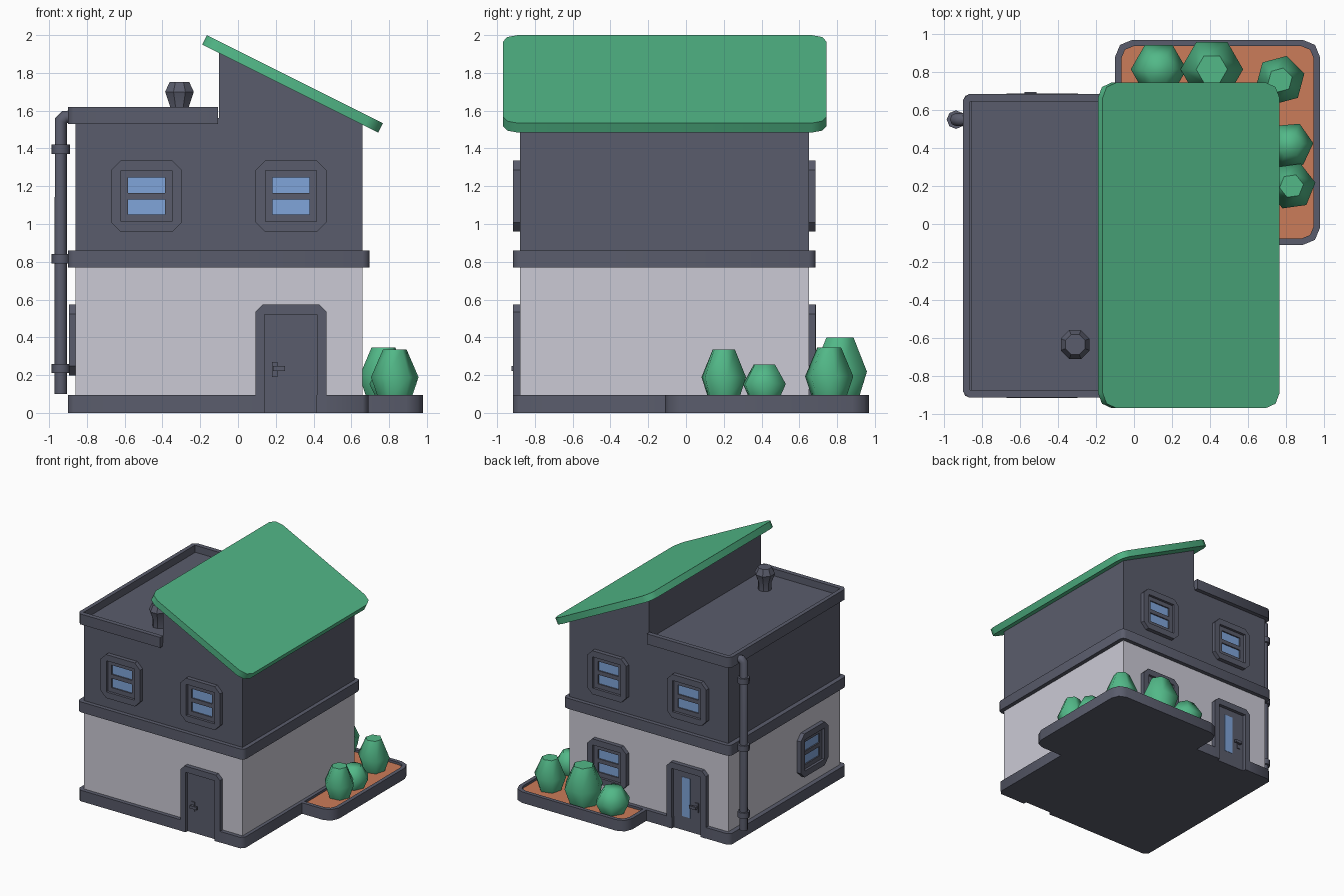
import bpy, bmesh, math
from mathutils import Matrix, Vector

if "Cube" in bpy.data.objects:
    bpy.data.objects.remove(bpy.data.objects["Cube"])


def material(name, rgb):
    m = bpy.data.materials.new(name)
    m.diffuse_color = (*rgb, 1)
    m.use_nodes = True
    m.node_tree.nodes["Principled BSDF"].inputs["Base Color"].default_value = m.diffuse_color
    return m


SLATE = material("slate grey", (0.102, 0.108, 0.15))
PALE = material("pale grey", (0.597, 0.591, 0.665))
GREEN = material("leaf green", (0.084, 0.48, 0.245))
SOIL = material("terracotta soil", (0.60, 0.20, 0.10))
GLASS = material("blue glass", (0.216, 0.376, 0.70))


def finish(name, bm, mat, angle, matrix=Matrix()):
    bmesh.ops.remove_doubles(bm, verts=bm.verts, dist=1e-5)
    bmesh.ops.recalc_face_normals(bm, faces=bm.faces)
    for f in bm.faces:
        f.smooth = True
    me = bpy.data.meshes.new(name)
    bm.to_mesh(me)
    bm.free()
    me.transform(matrix)
    me.set_sharp_from_angle(angle=math.radians(angle))
    me.materials.append(mat)
    ob = bpy.data.objects.new(name, me)
    bpy.context.collection.objects.link(ob)
    return ob


def plate(name, loops, lo, hi, mat, matrix=Matrix(), angle=30):
    """Flat outline (first loop) with holes (other loops), extruded lo..hi."""
    cu = bpy.data.curves.new(name, 'CURVE')
    cu.dimensions, cu.fill_mode, cu.extrude = '2D', 'BOTH', (hi - lo) / 2
    for loop in loops:
        sp = cu.splines.new('POLY')
        sp.points.add(len(loop) - 1)
        for p, (x, y) in zip(sp.points, loop):
            p.co = (x, y, 0, 1)
        sp.use_cyclic_u = True
    tmp = bpy.data.objects.new("tmp", cu)
    bpy.context.collection.objects.link(tmp)
    me = bpy.data.meshes.new_from_object(tmp.evaluated_get(bpy.context.evaluated_depsgraph_get()))
    bm = bmesh.new()
    bm.from_mesh(me)
    bpy.data.objects.remove(tmp)
    bpy.data.curves.remove(cu)
    bpy.data.meshes.remove(me)
    return finish(name, bm, mat, angle, matrix @ Matrix.Translation((0, 0, (lo + hi) / 2)))


def rect(x0, x1, y0, y1, r=0.0, seg=2):
    """Rectangle outline with corners cut in seg steps."""
    if r == 0:
        return [(x0, y0), (x1, y0), (x1, y1), (x0, y1)]
    pts = []
    for cx, cy, a in ((x0 + r, y0 + r, 180), (x1 - r, y0 + r, 270),
                      (x1 - r, y1 - r, 0), (x0 + r, y1 - r, 90)):
        for i in range(seg + 1):
            t = math.radians(a + 90 * i / seg)
            pts.append((cx + r * math.cos(t), cy + r * math.sin(t)))
    return pts


def lathe(name, profile, sides, loc, mat, angle=50, turn=0):
    """Rings of (radius, height) joined up, closed at both ends."""
    bm = bmesh.new()
    rings = []
    for r, z in profile:
        rings.append([bm.verts.new((r * math.cos(t), r * math.sin(t), z)) for t in
                      (turn + 2 * math.pi * i / sides for i in range(sides))])
    for a, b in zip(rings, rings[1:]):
        for i in range(sides):
            j = (i + 1) % sides
            bm.faces.new((a[i], a[j], b[j], b[i]))
    bm.faces.new(rings[0])
    bm.faces.new(rings[-1])
    return finish(name, bm, mat, angle, Matrix.Translation(loc))


def frame(u, v, n, origin):
    m = Matrix((u, v, n)).transposed().to_4x4()
    m.translation = Vector(origin)
    return m


def front(x, z):
    return frame((1, 0, 0), (0, 0, 1), (0, -1, 0), (x, -0.88, z))


def back(x, z):
    return frame((-1, 0, 0), (0, 0, 1), (0, 1, 0), (x, 0.65, z))


def left(y, z):
    return frame((0, -1, 0), (0, 0, 1), (-1, 0, 0), (-0.86, y, z))


# Plinth, notched at the front and back doors
c = 0.03
plate("plinth", [[(-0.90, -0.915 + c), (-0.90 + c, -0.915), (0.14, -0.915), (0.14, -0.88),
                  (0.415, -0.88), (0.415, -0.915), (0.69 - c, -0.915), (0.69, -0.915 + c),
                  (0.69, 0.685 - c), (0.69 - c, 0.685), (-0.345, 0.685), (-0.345, 0.65),
                  (-0.62, 0.65), (-0.62, 0.685), (-0.90 + c, 0.685), (-0.90, 0.685 - c)]],
      0, 0.095, SLATE, angle=46)

# Storeys and the band between them
plate("ground_floor", [rect(-0.86, 0.66, -0.88, 0.65)], 0.08, 0.78, PALE)
plate("floor_band", [rect(-0.90, 0.695, -0.915, 0.685, 0.035)], 0.77, 0.86, SLATE, angle=46)
plate("upper_floor", [[(-0.86, 0.85), (0.66, 0.85), (0.66, 1.53), (-0.10, 1.91),
                       (-0.10, 1.56), (-0.86, 1.56)]], -1.53, 0, SLATE, front(0, 0))

# Parapet around three sides of the flat roof
plate("parapet", [[(-0.105, -0.915), (-0.105, -0.875), (-0.865, -0.875), (-0.865, 0.645),
                   (-0.105, 0.645), (-0.105, 0.685), (-0.90 + c, 0.685), (-0.90, 0.685 - c),
                   (-0.90, -0.915 + c), (-0.90 + c, -0.915)]], 1.53, 1.62, SLATE, angle=46)

# Sloping roof slab
s = math.hypot(2, 1)
plate("sloping_roof", [rect(0, 1.042, -0.97, 0.745, 0.08)], 0, 0.056, GREEN,
      frame((2 / s, 0, -1 / s), (0, 1, 0), (1 / s, 0, 2 / s), (-0.19, 0, 1.95)), angle=46)

# Chimney pot
lathe("chimney", [(0.055, 1.55), (0.055, 1.625), (0.082, 1.70), (0.056, 1.752)], 8,
      (-0.31, -0.635, 0), SLATE, 20, math.pi / 8)


# Windows: chamfered surround, inner sash with two openings, glass
def window(name, m):
    plate(name + "_surround", [rect(-0.188, 0.188, -0.188, 0.188, 0.05, 1),
                               rect(-0.135, 0.135, -0.135, 0.135)], -0.01, 0.036, SLATE, m)
    panes = [rect(-0.098, 0.098, z, z + 0.08) for z in (-0.097, 0.018)]
    plate(name + "_sash", [rect(-0.137, 0.137, -0.137, 0.137)] + panes, -0.01, 0.014, SLATE, m)
    for i, p in enumerate(panes):
        plate(f"{name}_glass_{i}", [p], -0.004, 0.003, GLASS, m)


for i, x in enumerate((-0.485, 0.28)):
    window(f"front_window_{i}", front(x, 1.147))
    window(f"back_window_{i}", back(x, 1.147))
window("back_ground_window", back(0.28, 0.385))
window("left_ground_window", left(-0.48, 0.385))


# Doors: surround, leaf and handle; side = where the handle sits
def door(name, m, side):
    plate(name + "_surround", [[(-0.188, 0), (-0.14, 0), (-0.14, 0.52), (0.137, 0.52), (0.137, 0),
                                (0.188, 0), (0.188, 0.535), (0.15, 0.573), (-0.15, 0.573),
                                (-0.188, 0.535)]], -0.01, 0.037, SLATE, m)
    plate(name + "_leaf", [rect(-0.14, 0.137, 0, 0.52)], -0.01, 0.008, SLATE, m)
    for part, a, b, z0, z1, lo, hi in (("plate", 0.07, 0.10, 0.19, 0.27, 0.005, 0.016),
                                       ("stem", 0.075, 0.095, 0.225, 0.245, 0.01, 0.034),
                                       ("lever", 0.03, 0.095, 0.223, 0.247, 0.028, 0.045)):
        x0, x1 = sorted((side * a, side * b))
        plate(f"{name}_handle_{part}", [rect(x0, x1, z0, z1)], lo, hi, SLATE, m)


door("front_door", front(0.28, 0), -1)
door("back_door", back(-0.483, 0), 1)
plate("back_door_glass", [rect(-0.06, 0.02, 0.12, 0.46)], 0.004, 0.011, GLASS, back(-0.483, 0))

# Drainpipe with an elbow into the parapet, and its collars
px, py = -0.938, 0.55
cu = bpy.data.curves.new("drainpipe", 'CURVE')
cu.dimensions, cu.bevel_depth, cu.bevel_resolution, cu.use_fill_caps = '3D', 0.034, 2, True
sp = cu.splines.new('POLY')
path = [(px, 0.1), (px, 1.545), (px + 0.022, 1.567), (-0.87, 1.567)]
sp.points.add(len(path) - 1)
for p, (x, z) in zip(sp.points, path):
    p.co = (x, py, z, 1)
tmp = bpy.data.objects.new("tmp", cu)
bpy.context.collection.objects.link(tmp)
me = bpy.data.meshes.new_from_object(tmp.evaluated_get(bpy.context.evaluated_depsgraph_get()))
bm = bmesh.new()
bm.from_mesh(me)
bpy.data.objects.remove(tmp)
bpy.data.meshes.remove(me)
finish("drainpipe", bm, SLATE, 50)
for i, z in enumerate((0.21, 0.79, 1.37)):
    lathe(f"pipe_collar_{i}", [(0.049, z), (0.049, z + 0.05)], 8, (px, py, 0), SLATE)

# Planter around the back right corner
plate("planter_base", [rect(-0.10, 0.98, -0.11, 0.97, 0.09)], 0, 0.03, SLATE, angle=46)
plate("planter_rim", [rect(-0.10, 0.98, -0.11, 0.97, 0.09), rect(-0.067, 0.947, -0.077, 0.937, 0.065)],
      0.03, 0.095, SLATE, angle=46)
plate("planter_soil", [rect(-0.07, 0.95, -0.08, 0.94, 0.065)], 0.03, 0.075, SOIL)

# Six-sided bushes: x, y, radius, top, turn
for i, (x, y, r, top, turn) in enumerate(((0.13, 0.815, 0.147, 0.28, 0), (0.41, 0.815, 0.165, 0.40, 0),
                                          (0.77, 0.758, 0.132, 0.345, 15), (0.82, 0.415, 0.125, 0.255, 5),
                                          (0.83, 0.20, 0.127, 0.335, 8))):
    h = top - 0.07
    lathe(f"bush_{i}", [(0.68 * r, 0.07), (r, 0.07 + 0.45 * h), (0.5 * r, top)], 6,
          (x, y, 0), GREEN, 62, math.radians(turn))
